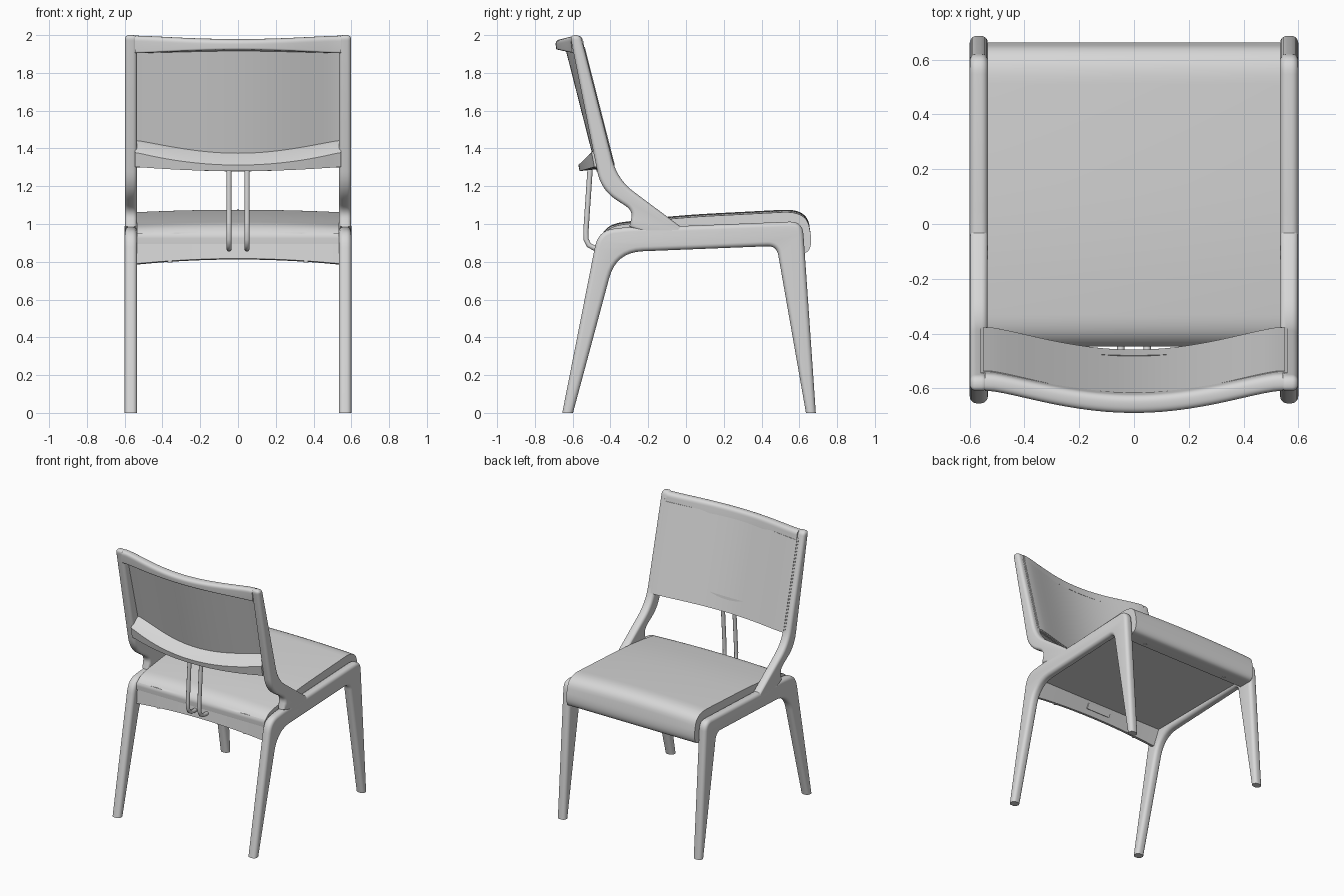
import bpy, bmesh, math
from mathutils import Vector, Matrix

if "Cube" in bpy.data.objects:
    bpy.data.objects.remove(bpy.data.objects["Cube"])

grey = bpy.data.materials.new("light grey")
grey.use_nodes = True
GREY = (0.68, 0.68, 0.68, 1)
grey.diffuse_color = GREY
grey.node_tree.nodes["Principled BSDF"].inputs["Base Color"].default_value = GREY
parts = []


def add_part(name, bm):
    bmesh.ops.recalc_face_normals(bm, faces=bm.faces)
    me = bpy.data.meshes.new(name)
    bm.to_mesh(me)
    bm.free()
    me.materials.append(grey)
    ob = bpy.data.objects.new(name, me)
    bpy.context.collection.objects.link(ob)
    parts.append(ob)


def rounded(corners, steps=8):
    """Outline with each (y, z, radius) corner softened by a short curve."""
    out = []
    n = len(corners)
    for i, (y, z, r) in enumerate(corners):
        p = Vector((y, z))
        if r == 0:
            out.append(p)
            continue
        ends = []
        for q in (corners[i - 1], corners[(i + 1) % n]):
            d = Vector(q[:2]) - p
            ends.append(p + d.normalized() * min(r, d.length * 0.48))
        a, b = ends
        for k in range(steps + 1):
            t = k / steps
            out.append(a * (1 - t) ** 2 + p * 2 * t * (1 - t) + b * t * t)
    return out


def rounded_slab(name, corners, x, half, bevel):
    """Side outline made into a slab with rolled edges, cut flat at the floor."""
    pts = rounded(corners)
    cu = bpy.data.curves.new(name, "CURVE")
    cu.dimensions = "2D"
    cu.fill_mode = "BOTH"
    cu.extrude = half - bevel
    cu.bevel_depth = bevel
    cu.offset = -bevel
    cu.bevel_resolution = 4
    sp = cu.splines.new("POLY")
    sp.points.add(len(pts) - 1)
    for sp_pt, p in zip(sp.points, pts):
        sp_pt.co = (p.x, p.y, 0, 1)
    sp.use_cyclic_u = True
    helper = bpy.data.objects.new(name + "_outline", cu)
    bpy.context.collection.objects.link(helper)
    dg = bpy.context.evaluated_depsgraph_get()
    me = bpy.data.meshes.new_from_object(helper.evaluated_get(dg))
    bpy.data.objects.remove(helper)
    bm = bmesh.new()
    bm.from_mesh(me)
    bmesh.ops.remove_doubles(bm, verts=bm.verts, dist=0.0001)
    for v in bm.verts:
        v.co = Vector((v.co.z + x, v.co.x, v.co.y))
    cut = bmesh.ops.bisect_plane(bm, geom=bm.verts[:] + bm.edges[:] + bm.faces[:],
                                 plane_co=(0, 0, 0), plane_no=(0, 0, 1), clear_inner=True)
    edges = [e for e in cut["geom_cut"] if isinstance(e, bmesh.types.BMEdge)]
    if edges:
        bmesh.ops.holes_fill(bm, edges=edges)
    add_part(name, bm)


def skin(name, rings):
    """Closed surface through a row of equal rings of points."""
    bm = bmesh.new()
    rings = [[bm.verts.new(p) for p in ring] for ring in rings]
    for a, b in zip(rings, rings[1:]):
        for j in range(len(a)):
            bm.faces.new((a[j - 1], a[j], b[j], b[j - 1]))
    bm.faces.new(rings[0])
    bm.faces.new(rings[-1])
    add_part(name, bm)


def loft(name, half_width, section, steps=32):
    """Sweep a (y, z) section across x; the section may change with x."""
    xs = [half_width * (2 * i / steps - 1) for i in range(steps + 1)]
    skin(name, [[(x, y, z) for y, z in section(x)] for x in xs])


def bulge(x, power=1.4):
    return max(0, 1 - (x / 0.535) ** 2) ** power


def blend(edge, centre, power=1.4):
    """Section that changes from the edge shape to the centre shape."""
    def section(x):
        t = bulge(x, power)
        return [Vector(a).lerp(Vector(b), t) for a, b in zip(edge, centre)]
    return section


# Side frames: leg pair with rail, and back post
leg_outline = [(-0.663, -0.04, 0), (-0.609, -0.04, 0), (-0.37, 0.85, 0.14),
               (0.48, 0.884, 0.05), (0.642, -0.04, 0), (0.69, -0.04, 0),
               (0.617, 1.015, 0.07), (0, 0.99, 0.05), (-0.3, 0.985, 0.05),
               (-0.465, 0.965, 0.09)]
post_outline = [(-0.614, 2.0, 0.03), (-0.45, 1.18, 0.1), (-0.28, 1.07, 0.05),
                (-0.3, 0.985, 0), (-0.18, 0.93, 0.06), (0.02, 0.95, 0),
                (-0.363, 1.235, 0.11), (-0.557, 2.0, 0.03)]
for side, x in (("left", 0.567), ("right", -0.567)):
    rounded_slab(side + "_leg_frame", leg_outline, x, 0.033, 0.025)
    rounded_slab(side + "_back_post", post_outline, x, 0.0325, 0.022)

# Crowned seat with a deep rolled front lip and soft rear edge
seat_outline = rounded([(-0.445, 0.895, 0), (-0.449, 0.95, 0.05), (-0.39, 1.003, 0.06),
                        (-0.05, 1.046, 0.2), (0.64, 1.082, 0.13), (0.667, 0.9, 0.05),
                        (0.645, 0.845, 0.03), (0.52, 0.845, 0.01), (0.505, 0.897, 0)])


def seat_section(x):
    drop = 0.013 * (x / 0.535) ** 2
    return [(p.x, p.y - (drop if p.y > 0.95 else 0)) for p in seat_outline]


loft("seat", 0.535, seat_section)

# Rear apron with an arched lower edge and sloping inner face
loft("rear_apron", 0.54, blend(
    [(-0.437, 0.9), (-0.445, 0.79), (-0.42, 0.785), (-0.365, 0.9)],
    [(-0.437, 0.9), (-0.445, 0.817), (-0.42, 0.812), (-0.365, 0.9)], 1))


# Curved back panel and its thin upholstered face
def panel_section(front, back, low, high):
    def section(x):
        t = 0.085 * bulge(x)
        out = []
        for depth, z in ((front, low), (front, high), (back, high), (back, low)):
            y = -0.375 - 0.2545 * (z - 1.278) + depth
            out.append((y - 0.97 * t, z - 0.25 * t))
        return out
    return section


loft("back_panel", 0.56, panel_section(0.004, -0.01, 1.3, 1.95))
loft("back_pad", 0.55, panel_section(0.007, 0, 1.312, 1.938))

# Top rail and lower rail behind the panel
loft("top_rail", 0.545, blend(
    rounded([(-0.548, 1.997, 0.03), (-0.612, 1.997, 0.03), (-0.602, 1.905, 0.01),
             (-0.535, 1.905, 0)]),
    rounded([(-0.627, 1.982, 0.03), (-0.692, 1.975, 0.03), (-0.688, 1.924, 0.01),
             (-0.615, 1.912, 0)])))
loft("lower_rail", 0.545, blend(
    [(-0.42, 1.445), (-0.445, 1.435), (-0.5, 1.378), (-0.485, 1.302), (-0.39, 1.3)],
    [(-0.48, 1.385), (-0.505, 1.37), (-0.57, 1.312), (-0.563, 1.28), (-0.47, 1.29)], 1))

# Twin rods joining the lower rail to the apron
rod_path = [(-0.505, 1.33), (-0.53, 0.96), (-0.53, 0.92), (-0.515, 0.889),
            (-0.485, 0.872), (-0.43, 0.868)]
for side, x in (("left", 0.048), ("right", -0.048)):
    rings = []
    for i, (y, z) in enumerate(rod_path):
        a = Vector(rod_path[max(i - 1, 0)])
        b = Vector(rod_path[min(i + 1, len(rod_path) - 1)])
        d = (b - a).normalized() * 0.014
        turns = [math.tau * k / 12 for k in range(12)]
        rings.append([(x + 0.014 * math.cos(w), y - d.y * math.sin(w), z + d.x * math.sin(w))
                      for w in turns])
    skin(side + "_back_rod", rings)

# Rod bracket and screw caps underneath
bm = bmesh.new()
bmesh.ops.create_cube(bm, size=1, matrix=Matrix.Translation((0, -0.387, 0.86))
                      @ Matrix.Rotation(-0.5, 4, "X") @ Matrix.Diagonal((0.2, 0.014, 0.04, 1)))
add_part("rod_bracket", bm)
for row, y, z in (("front", 0.55, 0.847), ("rear", -0.43, 0.803)):
    for side, x in (("left", 0.36), ("right", -0.36)):
        bm = bmesh.new()
        bmesh.ops.create_cone(bm, cap_ends=True, segments=12, radius1=0.013, radius2=0.013,
                              depth=0.012, matrix=Matrix.Translation((x, y, z)))
        add_part(f"{row}_{side}_screw_cap", bm)

# Smooth shading with sharp creases
bpy.ops.object.select_all(action="DESELECT")
for ob in parts:
    ob.select_set(True)
bpy.context.view_layer.objects.active = parts[0]
bpy.ops.object.shade_smooth_by_angle(angle=math.radians(35))
